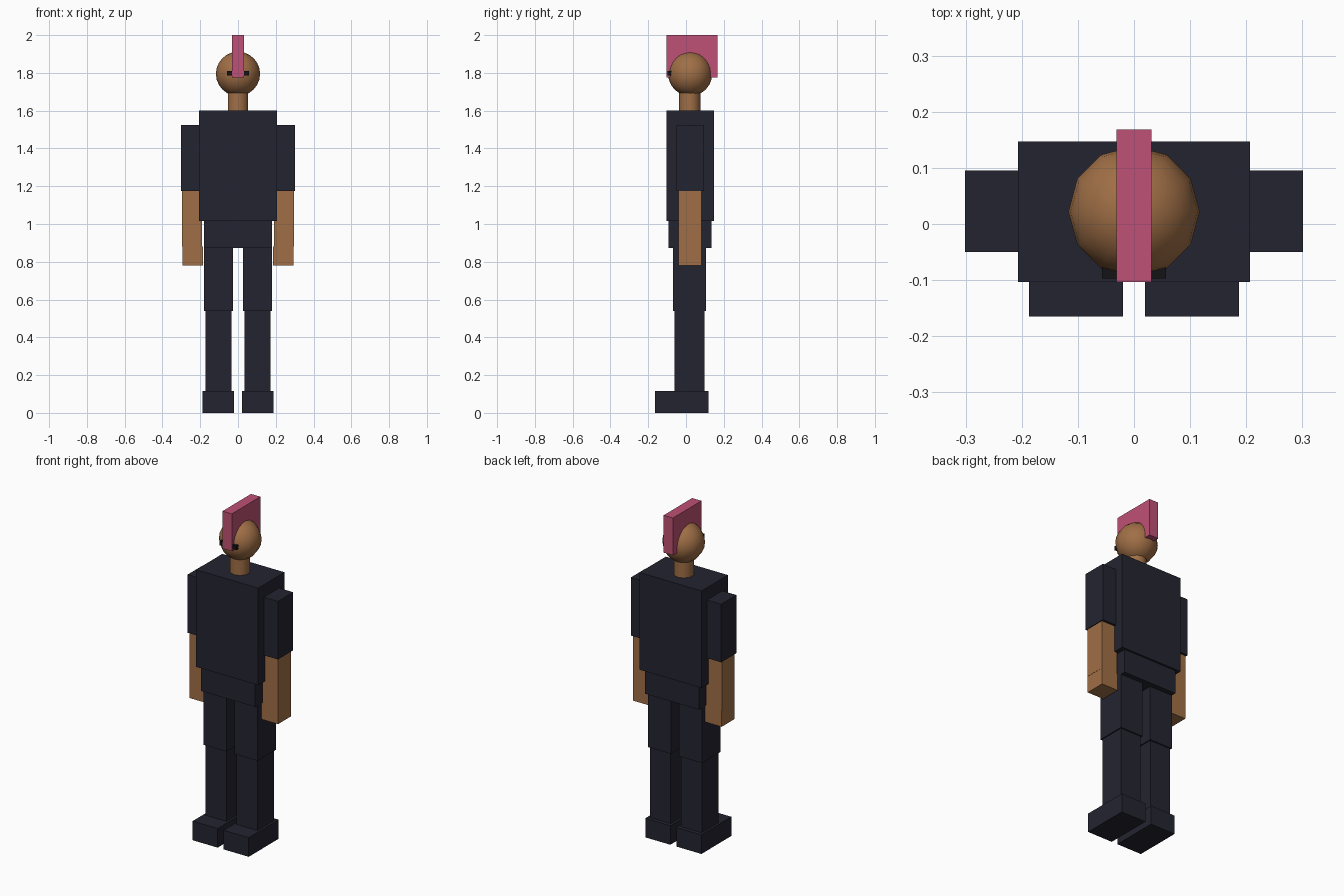
import bpy, math

if "Cube" in bpy.data.objects:
    bpy.data.objects.remove(bpy.data.objects["Cube"])


def material(name, rgb):
    """Flat material from display RGB values (0-255), converted to linear."""
    m = bpy.data.materials.new(name)
    lin = [((c / 255 + 0.055) / 1.055) ** 2.4 for c in rgb]
    m.diffuse_color = (*lin, 1)
    m.use_nodes = True
    m.node_tree.nodes["Principled BSDF"].inputs["Base Color"].default_value = m.diffuse_color
    return m


SKIN = material("brown skin", (160, 111, 70))
CLOTH = material("dark navy cloth", (36, 36, 48))
PINK = material("pink hair", (190, 81, 117))
BLACK = material("black eye", (20, 20, 22))


def box(name, mat, x, y, z):
    """Box from (min, max) ranges on each axis."""
    bpy.ops.mesh.primitive_cube_add(size=1)
    ob = bpy.context.object
    ob.name = name
    ob.location = [(a + b) / 2 for a, b in (x, y, z)]
    ob.scale = [b - a for a, b in (x, y, z)]
    bpy.ops.object.transform_apply(location=True, rotation=True, scale=True)
    ob.data.materials.append(mat)
    return ob


def pair(name, mat, x, y, z):
    """Mirrored left and right boxes."""
    box("right_" + name, mat, x, y, z)
    box("left_" + name, mat, (-x[1], -x[0]), y, z)


# Trunk
box("torso", CLOTH, (-0.207, 0.207), (-0.103, 0.147), (1.015, 1.6))
box("pelvis", CLOTH, (-0.18, 0.18), (-0.093, 0.135), (0.873, 1.015))

# Arms
pair("upper_arm", CLOTH, (0.155, 0.301), (-0.05, 0.095), (1.175, 1.525))
pair("forearm", SKIN, (0.19, 0.296), (-0.04, 0.082), (0.88, 1.175))
pair("hand", SKIN, (0.185, 0.295), (-0.04, 0.082), (0.78, 0.88))

# Legs
pair("thigh", CLOTH, (0.027, 0.18), (-0.07, 0.105), (0.54, 0.873))
pair("shin", CLOTH, (0.034, 0.173), (-0.062, 0.097), (0.115, 0.54))
pair("foot", CLOTH, (0.02, 0.187), (-0.165, 0.12), (0.0, 0.115))

# Neck
bpy.ops.mesh.primitive_cylinder_add(vertices=10, radius=0.057, depth=0.14,
                                    location=(0, 0.02, 1.65))
neck = bpy.context.object
neck.name = "neck"
neck.data.materials.append(SKIN)
bpy.ops.object.shade_smooth_by_angle(angle=math.radians(40))

# Head
bpy.ops.mesh.primitive_uv_sphere_add(segments=12, ring_count=12, radius=0.117,
                                     location=(0, 0.022, 1.795))
head = bpy.context.object
head.name = "head"
head.data.materials.append(SKIN)
bpy.ops.object.shade_smooth()

# Hair crest and eyes
box("mohawk", PINK, (-0.031, 0.031), (-0.103, 0.168), (1.775, 2.0))
pair("eye", BLACK, (0.025, 0.057), (-0.097, -0.07), (1.786, 1.811))
